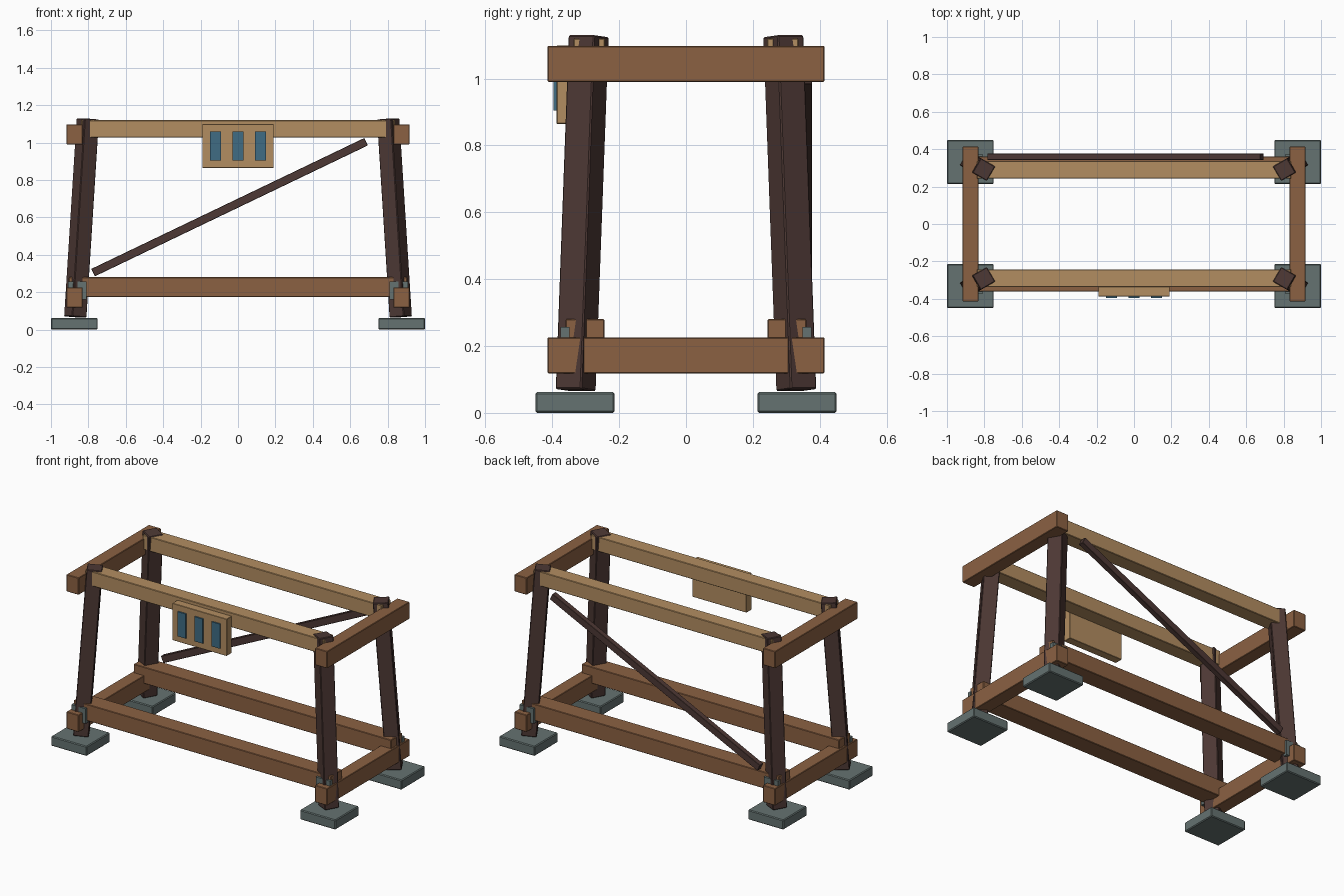
import bpy
from math import atan2
from mathutils import Vector, Matrix

cube = bpy.data.objects.get("Cube")
if cube:
    bpy.data.objects.remove(cube, do_unlink=True)


def material(name, rgb):
    mat = bpy.data.materials.new(name)
    mat.use_nodes = True
    mat.diffuse_color = (*rgb, 1)
    mat.node_tree.nodes["Principled BSDF"].inputs["Base Color"].default_value = (*rgb, 1)
    return mat


TAN = material("light_wood", (0.45, 0.27, 0.12))
BROWN = material("warm_wood", (0.26, 0.12, 0.055))
DARK = material("dark_wood", (0.075, 0.04, 0.035))
GREY = material("grey_metal", (0.13, 0.17, 0.165))
BLUE = material("blue_paint", (0.05, 0.15, 0.23))


def box(name, centre, size, mat, bevel=0.0, rotation=None):
    """Box with its size baked in, optionally turned and bevelled."""
    bpy.ops.mesh.primitive_cube_add(size=1)
    obj = bpy.context.object
    obj.name = name
    obj.data.transform(Matrix.Diagonal((*size, 1)))
    if rotation:
        obj.data.transform(rotation.to_4x4())
    obj.location = centre
    obj.data.materials.append(mat)
    if bevel:
        mod = obj.modifiers.new("soft_edges", "BEVEL")
        mod.width = bevel
        mod.segments = 1
    return obj


def beam(name, start, end, width, depth, mat, bevel=0.0):
    """Beam between two points, its section turned towards its lean."""
    start, end = Vector(start), Vector(end)
    axis = end - start
    turn = Matrix.Rotation(atan2(axis.y, axis.x), 3, 'Z')
    tilt = Matrix.Rotation(atan2(axis.xy.length, axis.z), 3, 'Y')
    return box(name, (start + end) / 2, (width, depth, axis.length), mat, bevel, turn @ tilt)


# Corner posts with feet and joint plates
for sx, side in ((-1, "right"), (1, "left")):
    for sy, end in ((-1, "front"), (1, "back")):
        tag = f"{end}_{side}"
        box(f"foot_{tag}", (sx * 0.875, sy * 0.332, 0.031), (0.25, 0.236, 0.062), GREY, 0.005)
        beam(f"leg_{tag}", (sx * 0.87, sy * 0.33, 0.068), (sx * 0.803, sy * 0.291, 1.127),
             0.09, 0.09, DARK, 0.004)
        box(f"joint_plate_{tag}", (sx * 0.86, sy * 0.362, 0.21), (0.1, 0.026, 0.095), GREY)

# Long rails on the front and back
for sy, end in ((-1, "front"), (1, "back")):
    box(f"upper_long_rail_{end}", (0, sy * 0.289, 1.074), (1.68, 0.094, 0.092), TAN, 0.003)
    box(f"lower_long_rail_{end}", (0, sy * 0.302, 0.228), (1.81, 0.116, 0.105), BROWN, 0.003)

# Cross rails at both sides
for sx, side in ((-1, "right"), (1, "left")):
    for z, level in ((0.172, "lower"), (1.044, "upper")):
        box(f"{level}_cross_rail_{side}", (sx * 0.874, 0, z), (0.086, 0.828, 0.108), BROWN, 0.003)

# Diagonal brace across the back
beam("diagonal_brace", (-0.775, 0.36, 0.305), (0.685, 0.36, 1.005), 0.044, 0.034, DARK, 0.002)

# Hanging board with painted bars
box("front_board", (0, -0.361, 0.982), (0.382, 0.052, 0.235), TAN, 0.002)
for i in (-1, 0, 1):
    box(f"board_bar_{i + 2}", (i * 0.12, -0.391, 0.982), (0.058, 0.0095, 0.156), BLUE)
